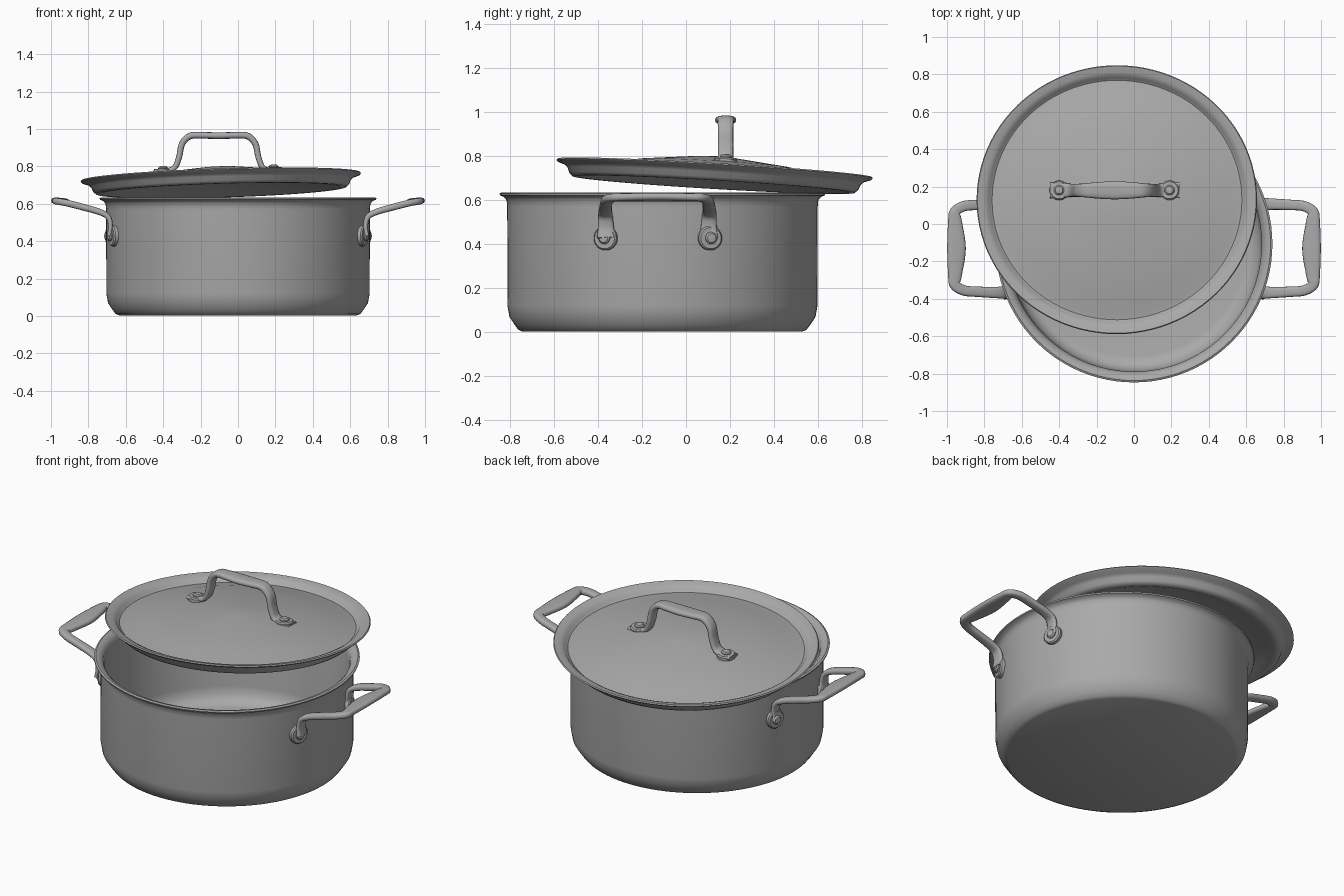
import bpy, math
from mathutils import Vector, Matrix

cube = bpy.data.objects.get("Cube")
if cube:
    bpy.data.objects.remove(cube)

steel = bpy.data.materials.new("brushed_steel")
steel.use_nodes = True
GREY = (0.4, 0.4, 0.4, 1)
steel.diffuse_color = GREY
steel.node_tree.nodes["Principled BSDF"].inputs["Base Color"].default_value = GREY


def add_object(name, verts, faces, matrix=Matrix(), angle=40):
    mesh = bpy.data.meshes.new(name)
    mesh.from_pydata(verts, [], faces)
    mesh.materials.append(steel)
    obj = bpy.data.objects.new(name, mesh)
    bpy.context.collection.objects.link(obj)
    obj.matrix_world = matrix
    bpy.ops.object.select_all(action="DESELECT")
    obj.select_set(True)
    bpy.context.view_layer.objects.active = obj
    bpy.ops.object.mode_set(mode="EDIT")
    bpy.ops.mesh.select_all(action="SELECT")
    bpy.ops.mesh.remove_doubles(threshold=0.00001)
    bpy.ops.mesh.normals_make_consistent(inside=False)
    bpy.ops.object.mode_set(mode="OBJECT")
    bpy.ops.object.shade_smooth_by_angle(angle=math.radians(angle))
    return obj


def lathe(name, profile, matrix=Matrix(), sides=96):
    """Spin (radius, height) points that begin and end on the axis."""
    verts, faces = [], []
    for r, z in profile:
        for i in range(sides):
            a = math.tau * i / sides
            verts.append((r * math.cos(a), r * math.sin(a), z))
    for k in range(len(profile) - 1):
        for i in range(sides):
            j = (i + 1) % sides
            a, b = k * sides, (k + 1) * sides
            if profile[k][0] == 0:
                faces.append((a, b + j, b + i))
            elif profile[k + 1][0] == 0:
                faces.append((a + i, a + j, b))
            else:
                faces.append((a + i, a + j, b + j, b + i))
    used = sorted({v for f in faces for v in f})
    index = {v: n for n, v in enumerate(used)}
    return add_object(name, [verts[v] for v in used],
                      [[index[v] for v in f] for f in faces], matrix)


def spline(keys, steps=6):
    """Smooth curve through rows of numbers."""
    rows = []
    ext = [keys[0]] + list(keys) + [keys[-1]]
    for i in range(len(keys) - 1):
        for s in range(steps):
            t = s / steps
            rows.append([b + 0.5 * t * (c - a + t * (2*a - 5*b + 4*c - d + t * (3*(b - c) + d - a)))
                         for a, b, c, d in zip(*ext[i:i + 4])])
    return rows + [list(keys[-1])]


def strap(name, keys, matrix=Matrix(), sides=14):
    """Sweep a rounded band; each key is x, y, z, width, thickness, normal angle in xz."""
    rows = spline(keys)
    pts = [Vector(r[:3]) for r in rows]
    verts, faces = [], []
    for k, (p, row) in enumerate(zip(pts, rows)):
        tangent = (pts[min(k + 1, len(pts) - 1)] - pts[max(k - 1, 0)]).normalized()
        a = math.radians(row[5])
        normal = Vector((math.cos(a), 0, math.sin(a)))
        side = tangent.cross(normal).normalized()
        normal = side.cross(tangent)
        for i in range(sides):
            c, s = math.cos(math.tau * i / sides), math.sin(math.tau * i / sides)
            u = math.copysign(abs(c) ** 0.65, c) * row[3] / 2
            v = math.copysign(abs(s) ** 0.65, s) * row[4] / 2
            verts.append(p + side * u + normal * v)
    for k in range(len(pts) - 1):
        for i in range(sides):
            j = (i + 1) % sides
            a, b = k * sides, (k + 1) * sides
            faces.append((a + i, a + j, b + j, b + i))
    faces += [list(range(sides)), list(range(len(verts) - sides, len(verts)))]
    return add_object(name, verts, faces, matrix, 60)


def foot_and_rivet(name, matrix, radius):
    """Round mounting pad with a domed rivet, facing local +z."""
    lathe(name + "_pad", [(0, -0.012), (radius, -0.012), (radius, 0.005),
                          (radius * 0.88, 0.012), (0, 0.012)], matrix, 28)
    lathe(name + "_rivet", [(0, 0.005), (0.027, 0.005), (0.027, 0.018),
                            (0.02, 0.026), (0, 0.029)], matrix, 20)


# Pot with a chamfered base, flared lip and hollow inside
POT_Y = -0.107
lathe("pot", [(0, 0.003), (0.635, 0.003), (0.655, 0.012), (0.672, 0.035), (0.695, 0.07),
              (0.704, 0.12), (0.705, 0.57), (0.708, 0.6), (0.72, 0.615), (0.738, 0.622),
              (0.74, 0.63), (0.73, 0.635), (0.71, 0.63), (0.69, 0.612), (0.682, 0.58),
              (0.68, 0.13), (0.67, 0.08), (0.64, 0.045), (0.6, 0.035), (0, 0.035)],
      Matrix.Translation((0, POT_Y, 0)))

# Lid resting askew: rolled rim, sunken groove and shallow dome
tilt = Matrix.Rotation(-0.059, 4, "X") @ Matrix.Rotation(-0.03, 4, "Y")
lathe("lid", [(0, 0.058), (0.1, 0.052), (0.35, 0.026), (0.55, -0.006), (0.64, -0.03),
              (0.668, -0.034), (0.68, -0.026), (0.69, -0.012), (0.71, -0.003), (0.745, 0.004),
              (0.75, -0.002), (0.742, -0.01), (0.71, -0.02), (0.694, -0.035), (0.685, -0.058),
              (0.668, -0.072), (0.64, -0.072), (0.6, -0.055), (0.35, -0.01), (0, 0.025)],
      Matrix.Translation((-0.092, 0.13, 0.743)) @ tilt @ Matrix.Diagonal((1, 0.96, 1, 1)))

# Lid handle: arched strap with a wider grip
LID_X, LID_Y = -0.103, 0.18
half = [(-0.345, 0, 0.774, 0.085, 0.022, 90), (-0.28, 0, 0.777, 0.08, 0.025, 95),
        (-0.235, 0, 0.795, 0.07, 0.03, 140), (-0.212, 0, 0.85, 0.07, 0.032, 172),
        (-0.196, 0, 0.92, 0.07, 0.034, 165), (-0.155, 0, 0.962, 0.075, 0.036, 120),
        (-0.09, 0, 0.966, 0.088, 0.036, 92)]
centre = [(0, 0, 0.964, 0.096, 0.036, 90)]
other = [(-x, y, z, w, t, 180 - a) for x, y, z, w, t, a in reversed(half)]
strap("lid_handle", half + centre + other, Matrix.Translation((LID_X, LID_Y, 0)))
for side, x, z in (("right", -0.4, 0.774), ("left", 0.19, 0.782)):
    foot_and_rivet("lid_handle_" + side, Matrix.Translation((x, LID_Y, z)) @ tilt, 0.052)

# Side handles: legs rise from riveted pads to a flat outer grip
HANDLE_Y = -0.13
leg = [(0.69, -0.232, 0.43, 0.085, 0.022, 0), (0.682, -0.234, 0.48, 0.072, 0.026, 0),
       (0.695, -0.236, 0.53, 0.066, 0.03, -40), (0.745, -0.236, 0.558, 0.06, 0.034, -70),
       (0.84, -0.232, 0.585, 0.055, 0.036, -74), (0.91, -0.225, 0.603, 0.055, 0.036, -80),
       (0.957, -0.195, 0.612, 0.058, 0.036, -85), (0.957, -0.14, 0.613, 0.075, 0.036, -85)]
grip = [(0.949, 0, 0.614, 0.1, 0.036, -85)]
far = [(x, -y, z, w, t, a) for x, y, z, w, t, a in reversed(leg)]
for name, turn in (("left", 1), ("right", -1)):
    path = [(x * turn, y, z, w, t, a if turn > 0 else 180 - a)
            for x, y, z, w, t, a in leg + grip + far]
    strap("side_handle_" + name, path, Matrix.Translation((0, HANDLE_Y, 0)))
    for end, s in (("front", -1), ("back", 1)):
        y = HANDLE_Y + s * 0.232
        out = Vector((turn * 0.66, y - POT_Y, 0)).normalized()
        place = Vector((0, POT_Y, 0.428)) + out * 0.718
        matrix = Matrix.Translation(place) @ out.to_track_quat("Z", "Y").to_matrix().to_4x4()
        foot_and_rivet("side_handle_" + name + "_" + end, matrix, 0.055)
